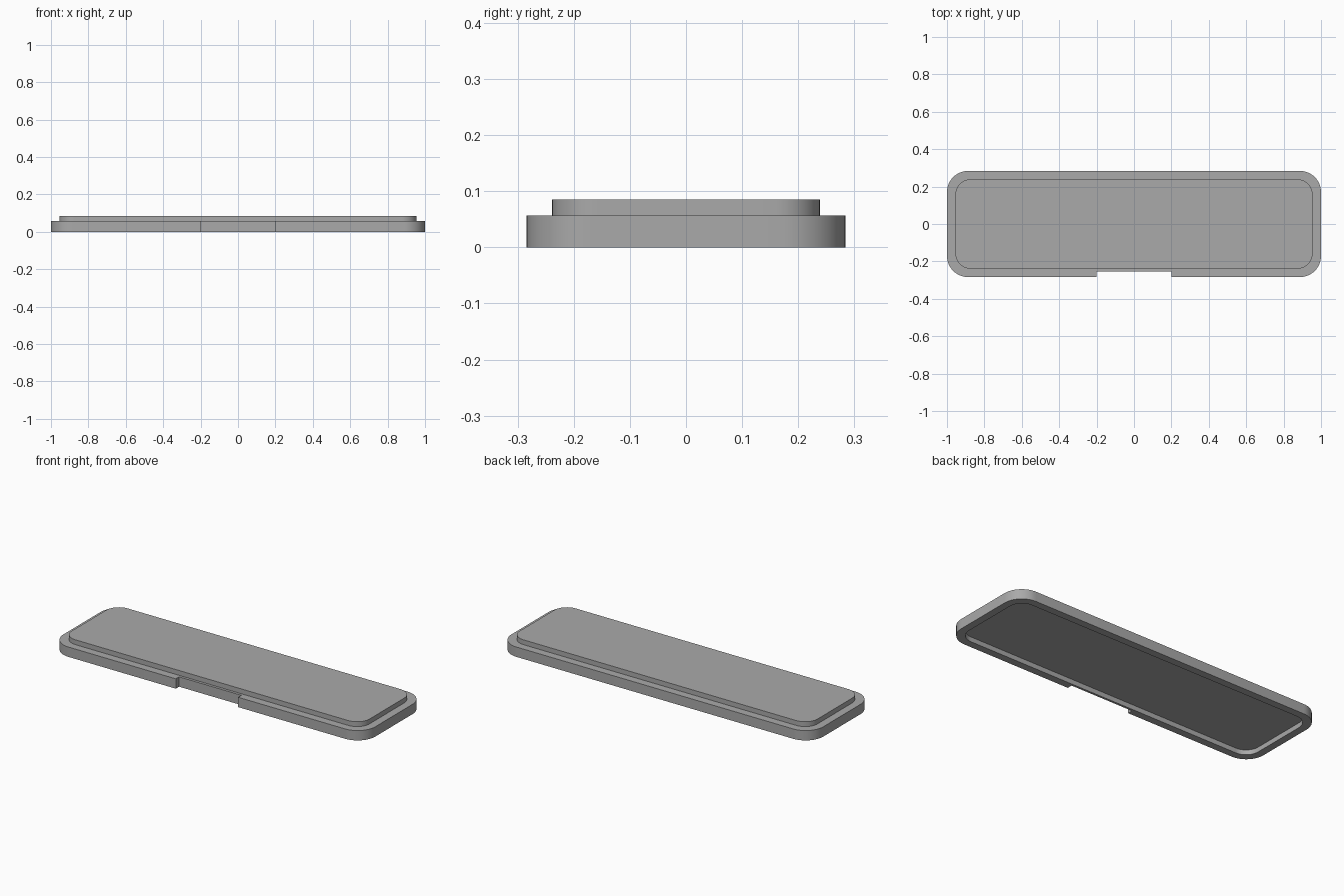
import bpy, bmesh, math

cube = bpy.data.objects.get("Cube")
if cube:
    bpy.data.objects.remove(cube, do_unlink=True)

grey = bpy.data.materials.new("matte grey")
grey.use_nodes = True
grey.diffuse_color = (0.4, 0.4, 0.4, 1)
grey.node_tree.nodes["Principled BSDF"].inputs["Base Color"].default_value = (0.4, 0.4, 0.4, 1)

LENGTH, WIDTH = 2.0, 0.568
RIM_TOP, TOP = 0.057, 0.085
RECESS_DEPTH = 0.028
NOTCH_HALF, NOTCH_DEPTH = 0.2, 0.03
SEGMENTS = 16


def outline(inset, radius, notched=False):
    """Rounded rectangle, counter-clockwise, optionally notched at the front."""
    hx, hy = LENGTH / 2 - inset, WIDTH / 2 - inset
    points = []
    for quarter, (sx, sy) in enumerate([(1, 1), (-1, 1), (-1, -1), (1, -1)]):
        for i in range(SEGMENTS + 1):
            a = (quarter + i / SEGMENTS) * math.pi / 2
            points.append((sx * (hx - radius) + radius * math.cos(a),
                           sy * (hy - radius) + radius * math.sin(a)))
        if notched and quarter == 2:
            n, y = NOTCH_HALF, -hy + NOTCH_DEPTH
            points += [(-n, -hy), (-n, y), (n, y), (n, -hy)]
    return points


def loop(bm, points, z):
    verts = [bm.verts.new((x, y, z)) for x, y in points]
    edges = [bm.edges.new((v, verts[i - 1])) for i, v in enumerate(verts)]
    return verts, edges


def wall(bm, low, high):
    for i in range(len(low)):
        bm.faces.new((low[i - 1], low[i], high[i], high[i - 1]))


def ring(bm, outer, inner):
    bmesh.ops.triangle_fill(bm, edges=outer + inner, use_beauty=True)


# Lid: notched rim, raised top panel and recessed underside in one shell
bm = bmesh.new()
rim_shape = outline(0, 0.114, notched=True)
panel_shape = outline(0.0455, 0.08)
recess_shape = outline(0.0427, 0.08)

rim_low, rim_low_edges = loop(bm, rim_shape, 0)
rim_high, rim_high_edges = loop(bm, rim_shape, RIM_TOP)
panel_low, panel_low_edges = loop(bm, panel_shape, RIM_TOP)
panel_high, _ = loop(bm, panel_shape, TOP)
recess_low, recess_low_edges = loop(bm, recess_shape, 0)
recess_high, _ = loop(bm, recess_shape, RECESS_DEPTH)

wall(bm, rim_low, rim_high)
wall(bm, panel_low, panel_high)
wall(bm, recess_low, recess_high)
bm.faces.new(panel_high)
bm.faces.new(recess_high)
ring(bm, rim_high_edges, panel_low_edges)
ring(bm, rim_low_edges, recess_low_edges)
bmesh.ops.recalc_face_normals(bm, faces=bm.faces)

mesh = bpy.data.meshes.new("lid")
bm.to_mesh(mesh)
bm.free()
mesh.materials.append(grey)
lid = bpy.data.objects.new("lid", mesh)
bpy.context.collection.objects.link(lid)

# Smooth the rounded corners, keep the steps crisp
bpy.ops.object.select_all(action="DESELECT")
lid.select_set(True)
bpy.context.view_layer.objects.active = lid
bpy.ops.object.shade_smooth_by_angle(angle=math.radians(30))
